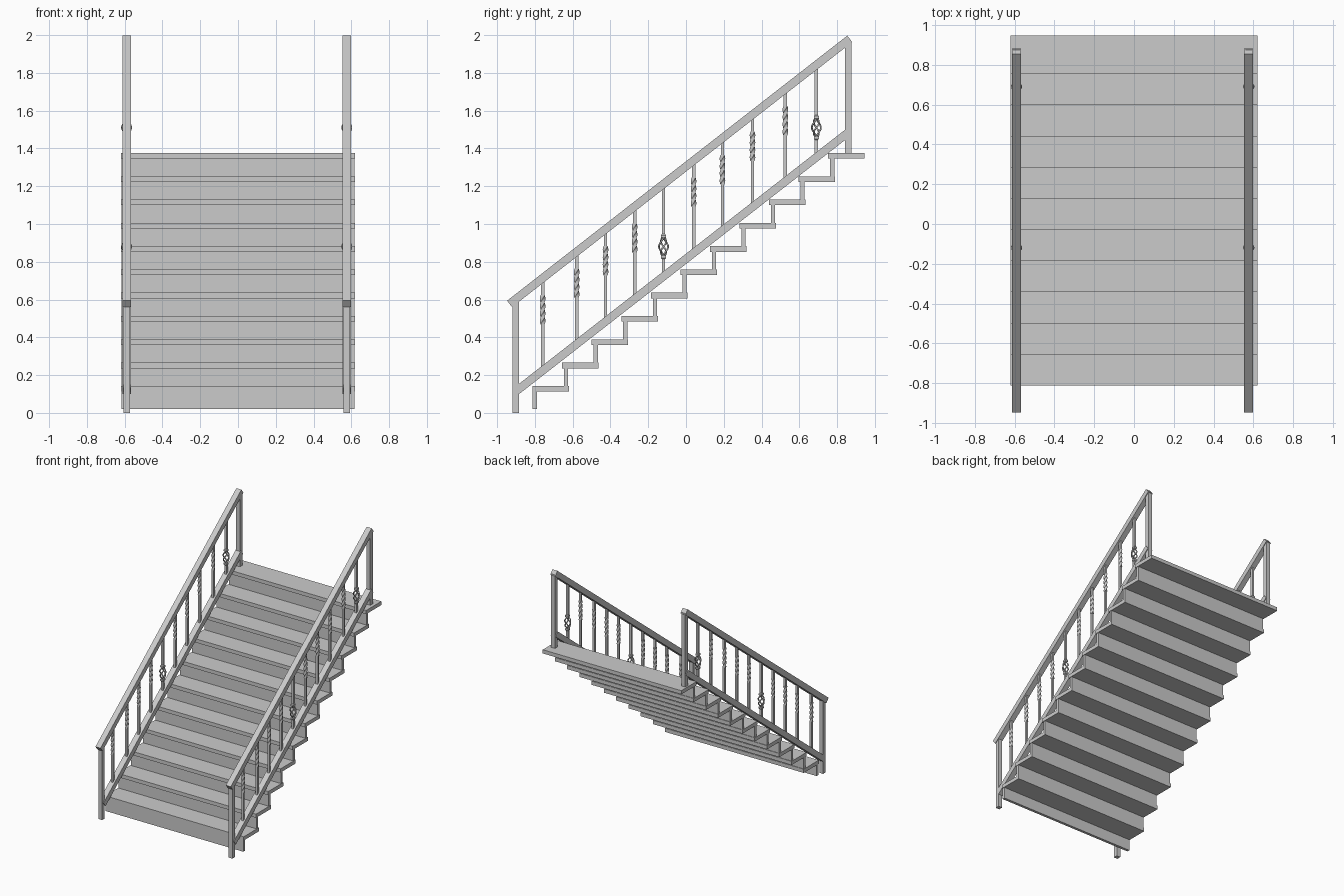
import bpy, bmesh, math
from mathutils import Vector

if "Cube" in bpy.data.objects:
    bpy.data.objects.remove(bpy.data.objects["Cube"])

SLOPE = 0.779


def box(name, size, loc, tilt=0.0):
    bm = bmesh.new()
    bmesh.ops.create_cube(bm, size=1.0)
    bmesh.ops.scale(bm, vec=size, verts=bm.verts)
    me = bpy.data.meshes.new(name)
    bm.to_mesh(me)
    bm.free()
    ob = bpy.data.objects.new(name, me)
    ob.location = loc
    ob.rotation_euler.x = tilt
    bpy.context.collection.objects.link(ob)
    return ob


def sloped_rail(name, x, a, b):
    (y0, z0), (y1, z1) = a, b
    box(name, (0.045, math.hypot(y1 - y0, z1 - z0), 0.043),
        (x, (y0 + y1) / 2, (z0 + z1) / 2), math.atan2(z1 - z0, y1 - y0))


def bar(name, x, y, sections):
    """Square bar lofted through (z, half_width, angle) sections."""
    bm = bmesh.new()
    prev = None
    for z, h, ang in sections:
        ring = []
        for k in range(4):
            a = ang + math.pi / 4 + k * math.pi / 2
            r = h * math.sqrt(2)
            ring.append(bm.verts.new((r * math.cos(a), r * math.sin(a), z)))
        if prev:
            for k in range(4):
                j = (k + 1) % 4
                bm.faces.new((prev[k], prev[j], ring[j], ring[k]))
        else:
            bm.faces.new(ring[::-1])
        prev = ring
    bm.faces.new(prev)
    me = bpy.data.meshes.new(name)
    bm.to_mesh(me)
    bm.free()
    ob = bpy.data.objects.new(name, me)
    ob.location = (x, y, 0)
    bpy.context.collection.objects.link(ob)


def twisted_baluster(name, x, y):
    base, top = 0.815 + SLOPE * y, 1.305 + SLOPE * y
    mid, half, n = 1.137 + SLOPE * y, 0.078, 24
    secs = [(base, 0.009, 0), (mid - half, 0.009, 0)]
    secs += [(mid - half + 2 * half * i / n, 0.0105, 2 * math.pi * i / n)
             for i in range(n + 1)]
    secs += [(mid + half, 0.009, 2 * math.pi), (top, 0.009, 2 * math.pi)]
    bar(name, x, y, secs)


def basket_baluster(name, x, y):
    base, top = 0.815 + SLOPE * y, 1.305 + SLOPE * y
    mid, half = 0.973 + SLOPE * y, 0.05
    # plain bar above and below, each ending in a flared collar
    for s, end, part in ((-1, base, "lower"), (1, top, "upper")):
        secs = [(mid + s * 0.044, 0.010, 0), (mid + s * 0.048, 0.0135, 0),
                (mid + s * 0.060, 0.0135, 0), (mid + s * 0.066, 0.009, 0),
                (end, 0.009, 0)]
        bar(name + "_" + part, x, y, secs if s > 0 else secs[::-1])
    # four bulging spiral wires
    cu = bpy.data.curves.new(name + "_basket", 'CURVE')
    cu.dimensions = '3D'
    cu.bevel_depth = 0.0048
    cu.bevel_resolution = 1
    n = 14
    for k in range(4):
        sp = cu.splines.new('POLY')
        sp.points.add(n)
        for i in range(n + 1):
            t = i / n
            r = 0.006 + 0.018 * math.sin(math.pi * t)
            a = k * math.pi / 2 + math.pi * t
            sp.points[i].co = (r * math.cos(a), r * math.sin(a),
                               mid - half + 2 * half * t, 1)
    ob = bpy.data.objects.new(name + "_basket", cu)
    ob.location = (x, y, 0)
    bpy.context.collection.objects.link(ob)


# treads and risers
for i in range(11):
    y, z = -0.812 + 0.1565 * i, 0.143 + 0.1233 * i
    depth = 0.193
    box(f"tread_{i}", (1.24, depth, 0.03), (0, y + depth / 2, z - 0.015))
    low = 0.021 if i == 0 else z - 0.1243
    ry = y + (0.011 if i == 0 else 0.021)
    box(f"riser_{i}", (1.232, 0.022, z - 0.029 - low), (0, ry, (z - 0.029 + low) / 2))

# railings on both sides
bar_y = [-0.759, -0.579, -0.426, -0.272, -0.119, 0.040, 0.193, 0.352, 0.526, 0.690]
for side, x in (("left", -0.59), ("right", 0.576)):
    box(side + "_lower_post", (0.034, 0.034, 0.59), (x, -0.902, 0.295))
    box(side + "_upper_post", (0.034, 0.034, 0.60), (x, 0.860, 1.67))
    sloped_rail(side + "_handrail", x, (-0.934, 0.577), (0.867, 1.980))
    sloped_rail(side + "_bottom_rail", x, (-0.895, 0.118), (0.863, 1.488))
    for i, y in enumerate(bar_y):
        make = basket_baluster if i in (4, 9) else twisted_baluster
        make(f"{side}_baluster_{i}", x, y)
